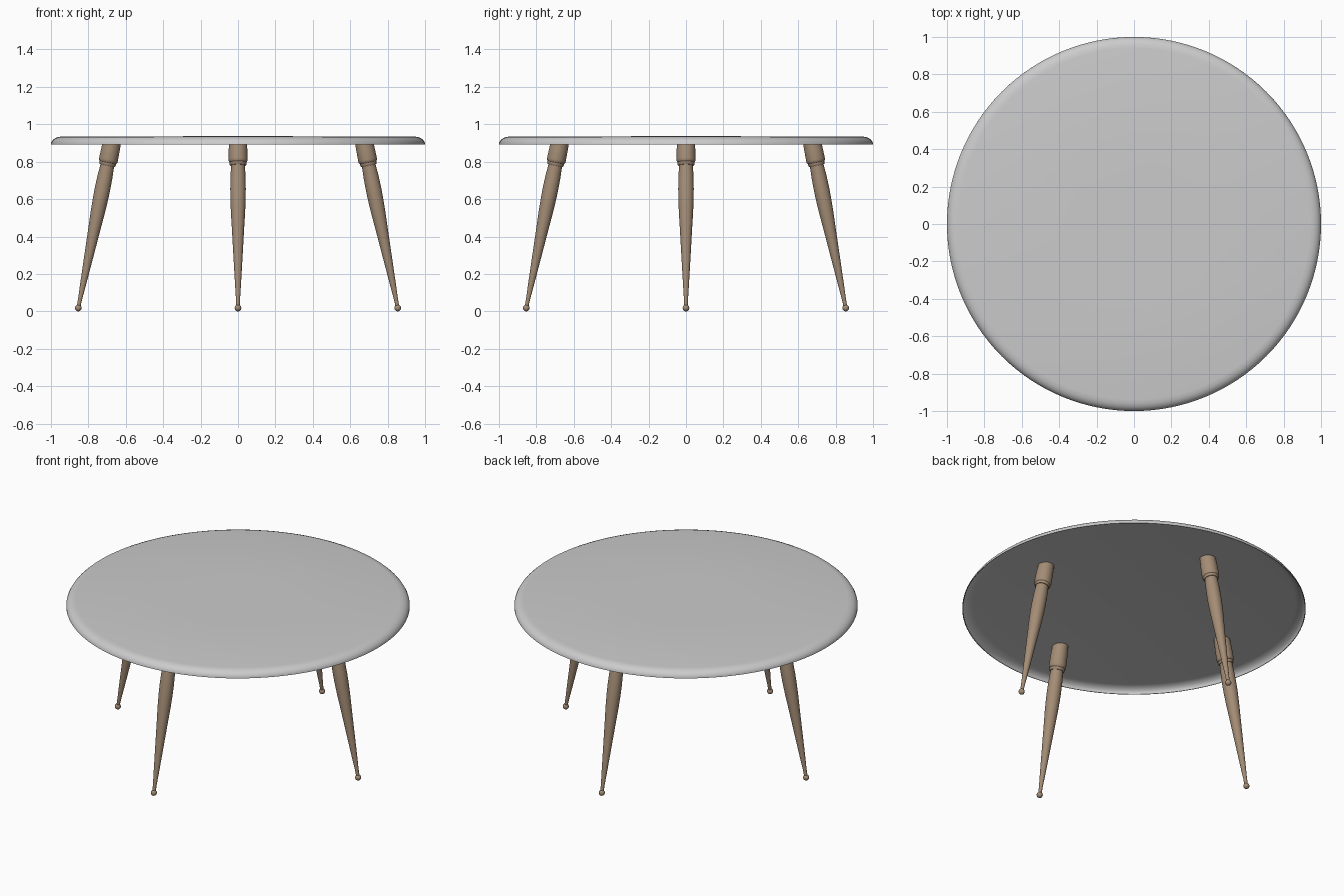
import bpy, bmesh, math
from mathutils import Matrix, Vector

if "Cube" in bpy.data.objects:
    bpy.data.objects.remove(bpy.data.objects["Cube"])


def material(name, rgb):
    m = bpy.data.materials.new(name)
    m.diffuse_color = (*rgb, 1.0)
    m.use_nodes = True
    m.node_tree.nodes["Principled BSDF"].inputs["Base Color"].default_value = m.diffuse_color
    return m


GREY = material("grey_top", (0.6, 0.6, 0.6))
WOOD = material("brown_wood", (0.37, 0.265, 0.18))


def lathe(name, profile, segments, mat, matrix=None, cut_z=None, angle=40):
    """Revolve (radius, height) points about z, then place and trim."""
    bm = bmesh.new()
    verts = [bm.verts.new((r, 0, z)) for r, z in profile]
    edges = [bm.edges.new(pair) for pair in zip(verts, verts[1:])]
    bmesh.ops.spin(bm, geom=verts + edges, cent=(0, 0, 0), axis=(0, 0, 1),
                   angle=2 * math.pi, steps=segments, use_duplicate=False)
    bmesh.ops.remove_doubles(bm, verts=bm.verts[:], dist=1e-5)
    bmesh.ops.recalc_face_normals(bm, faces=bm.faces[:])
    if matrix:
        bm.transform(matrix)
    if cut_z is not None:
        bmesh.ops.bisect_plane(bm, geom=bm.verts[:] + bm.edges[:] + bm.faces[:],
                               plane_co=(0, 0, cut_z), plane_no=(0, 0, 1),
                               clear_outer=True)
    mesh = bpy.data.meshes.new(name)
    bm.to_mesh(mesh)
    bm.free()
    mesh.materials.append(mat)
    ob = bpy.data.objects.new(name, mesh)
    bpy.context.collection.objects.link(ob)
    bpy.ops.object.select_all(action='DESELECT')
    bpy.context.view_layer.objects.active = ob
    ob.select_set(True)
    bpy.ops.object.shade_smooth_by_angle(angle=math.radians(angle))
    return ob


# Table top: thin hollow shell with a rounded, turned-down rim
outer = [(0, 0.937), (0.35, 0.936), (0.94, 0.935), (0.962, 0.932),
         (0.98, 0.925), (0.992, 0.914), (0.999, 0.902), (1.0, 0.892)]
inner = [(0.996, 0.892), (0.995, 0.902), (0.988, 0.912), (0.977, 0.921),
         (0.96, 0.928), (0.94, 0.931), (0, 0.931)]
lathe("table_top", outer + inner, 128, GREY)

# Leg parts: ball foot, tapered shaft and collar, along the leaning axis
BALL = 0.018
foot = [(BALL * math.sin(math.pi * i / 10), -BALL * math.cos(math.pi * i / 10))
        for i in range(11)]
shaft = [(0, 0.008), (0.010, 0.012), (0.011, 0.05), (0.016, 0.13), (0.0255, 0.30),
         (0.032, 0.42), (0.038, 0.52), (0.041, 0.60), (0.0415, 0.65),
         (0.0405, 0.71), (0.037, 0.78), (0.037, 0.80)]
collar = [(0, 0.777), (0.041, 0.777), (0.0445, 0.782), (0.0445, 0.794),
          (0.049, 0.799), (0.0505, 0.81), (0.0495, 0.87), (0.047, 0.92),
          (0.046, 0.97)]
lean = Matrix.Rotation(math.radians(-11.5), 4, 'Y')

for label, turn in (("right", 0), ("back", 90), ("left", 180), ("front", 270)):
    place = (Matrix.Rotation(math.radians(turn), 4, 'Z')
             @ Matrix.Translation(Vector((0.854, 0, BALL))) @ lean)
    lathe(label + "_foot", foot, 20, WOOD, place)
    lathe(label + "_leg", shaft, 32, WOOD, place)
    lathe(label + "_collar", collar, 32, WOOD, place, cut_z=0.932)
